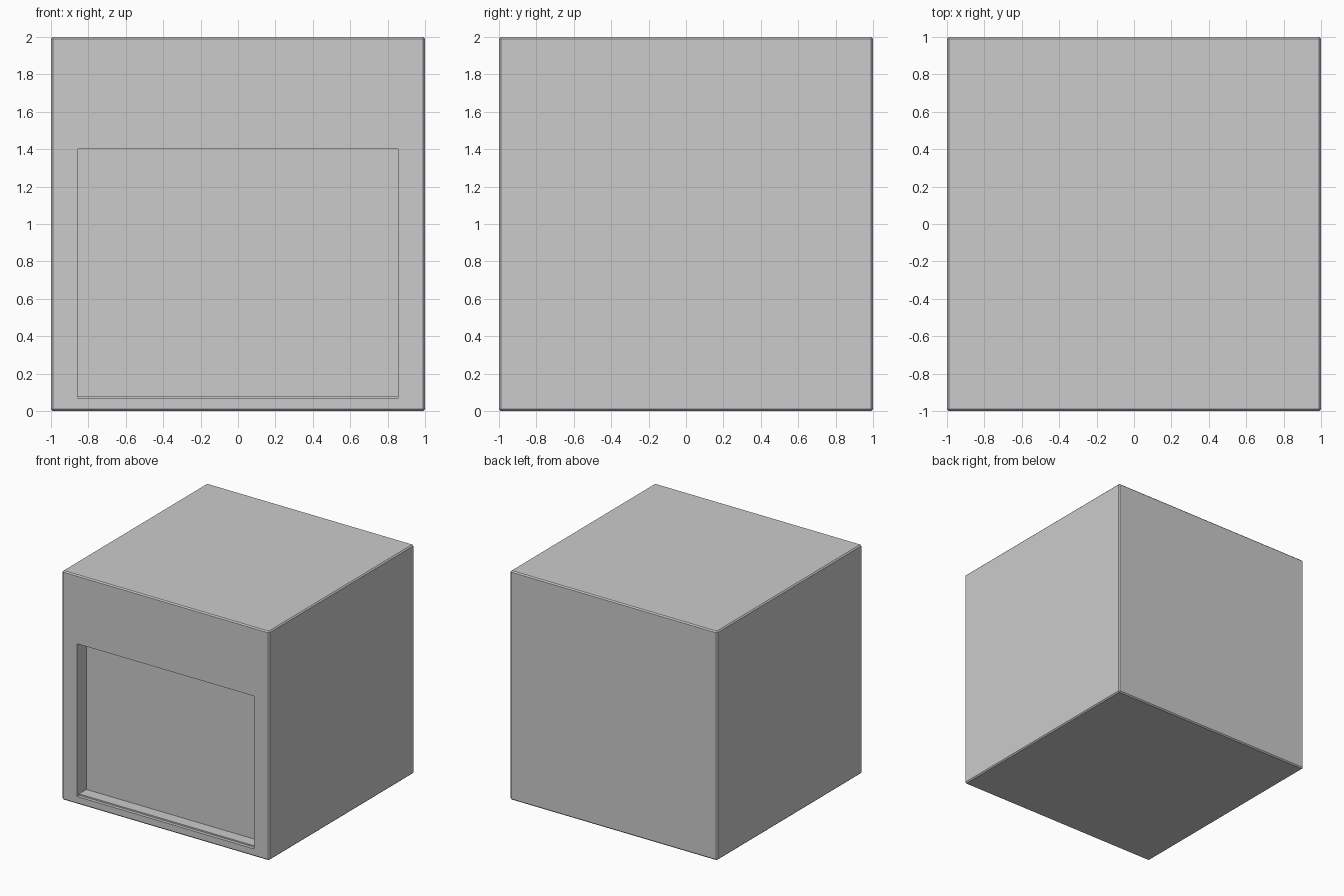
import bpy

if "Cube" in bpy.data.objects:
    bpy.data.objects.remove(bpy.data.objects["Cube"])


def box(name, lo, hi):
    size = [b - a for a, b in zip(lo, hi)]
    mid = [(a + b) / 2 for a, b in zip(lo, hi)]
    bpy.ops.mesh.primitive_cube_add(size=1, location=mid)
    ob = bpy.context.object
    ob.name = name
    ob.scale = size
    bpy.ops.object.transform_apply(location=True, rotation=False, scale=True)
    return ob


# Cube body with a narrow chamfer on every outer edge
body = box("body", (-1, -1, 0), (1, 1, 2))
bevel = body.modifiers.new("edge_chamfer", "BEVEL")
bevel.width = 0.01
bevel.segments = 1

# Front recess: main pocket, and a shallow step along its lower lip
W = 0.856
cutters = [
    box("recess_cutter", (-W, -1.1, 0.078), (W, -0.87, 1.4)),
    box("lip_cutter", (-W, -1.1, 0.066), (W, -0.972, 0.3)),
]
for cutter in cutters:
    cut = body.modifiers.new(cutter.name, "BOOLEAN")
    cut.operation = "DIFFERENCE"
    cut.solver = "EXACT"
    cut.object = cutter

# Bake the cuts, then drop the cutters
bpy.ops.object.select_all(action="DESELECT")
body.select_set(True)
bpy.context.view_layer.objects.active = body
for name in [m.name for m in body.modifiers]:
    bpy.ops.object.modifier_apply(modifier=name)
for cutter in cutters:
    bpy.data.objects.remove(cutter)
